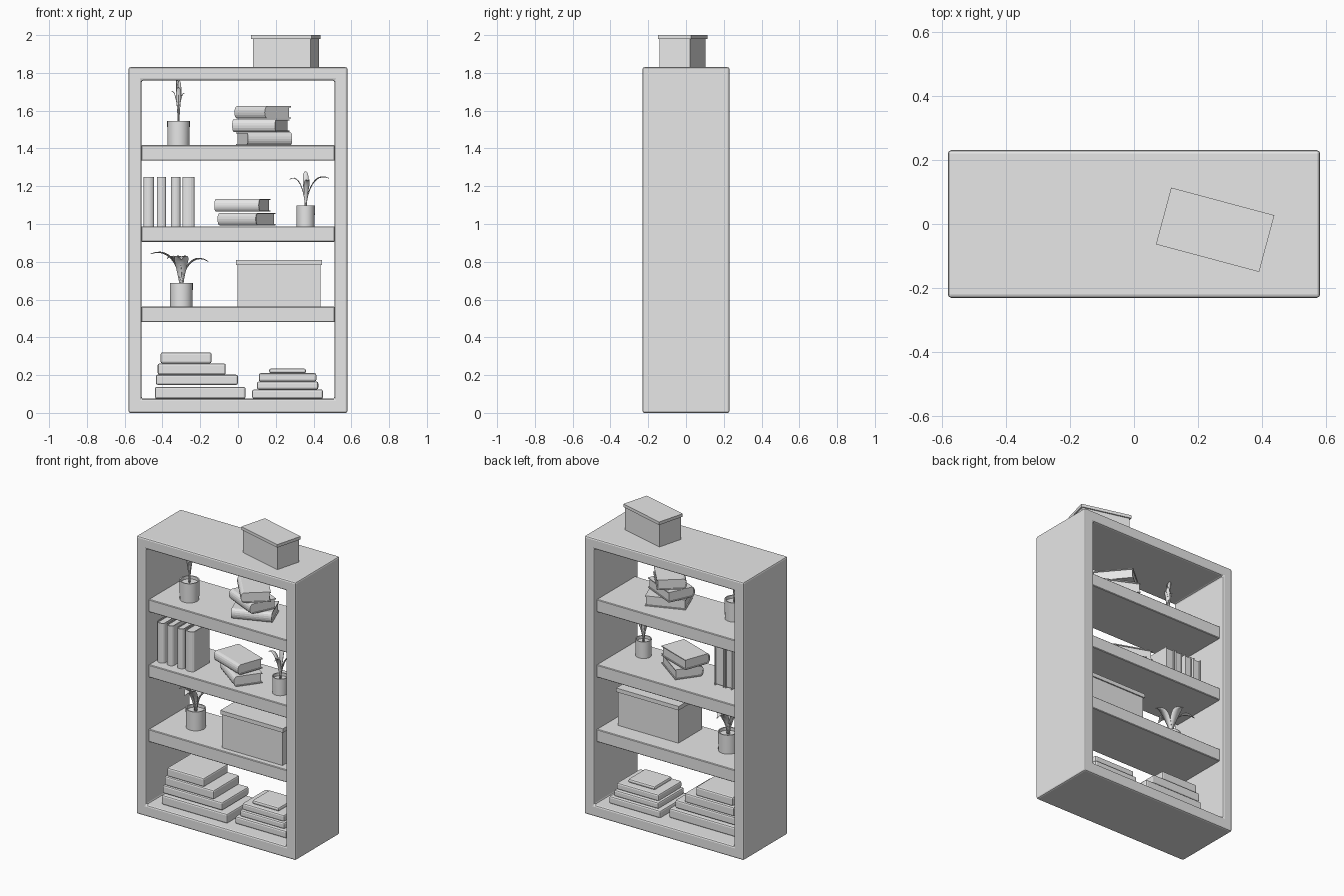
import bpy, bmesh, math
from mathutils import Vector, Matrix

cube = bpy.data.objects.get("Cube")
if cube:
    bpy.data.objects.remove(cube)

grey = bpy.data.materials.new("plain_grey")
grey.use_nodes = True
grey.diffuse_color = (0.8, 0.8, 0.8, 1)
grey.node_tree.nodes["Principled BSDF"].inputs["Base Color"].default_value = (0.8, 0.8, 0.8, 1)


def finish(name, bm, loc=(0, 0, 0), turn=0, bevel=0, segments=1, smooth=False):
    bmesh.ops.recalc_face_normals(bm, faces=bm.faces)
    mesh = bpy.data.meshes.new(name)
    for f in bm.faces:
        f.smooth = smooth
    bm.to_mesh(mesh)
    bm.free()
    mesh.materials.append(grey)
    obj = bpy.data.objects.new(name, mesh)
    bpy.context.collection.objects.link(obj)
    obj.location = loc
    obj.rotation_euler.z = math.radians(turn)
    if bevel:
        mod = obj.modifiers.new("soft_edges", "BEVEL")
        mod.width, mod.segments = bevel, segments
    return obj


def add_box(bm, size, centre=(0, 0, 0)):
    bmesh.ops.create_cube(bm, size=1, matrix=Matrix.Translation(centre) @ Matrix.Diagonal((*size, 1)))


def block(name, x0, x1, y0, y1, z0, z1, bevel=0, segments=1):
    bm = bmesh.new()
    add_box(bm, (x1 - x0, y1 - y0, z1 - z0))
    return finish(name, bm, ((x0 + x1) / 2, (y0 + y1) / 2, (z0 + z1) / 2), 0, bevel, segments)


def extrude(bm, faces, vec):
    out = bmesh.ops.extrude_face_region(bm, geom=faces)
    bmesh.ops.translate(bm, vec=vec, verts=[v for v in out["geom"] if isinstance(v, bmesh.types.BMVert)])


# Open case: a rectangular ring pushed back in depth
bm = bmesh.new()
rings = [[bm.verts.new((sx * w, -0.23, z)) for sx, z in ((-1, lo), (1, lo), (1, hi), (-1, hi))]
         for w, lo, hi in ((0.58, 0, 1.83), (0.51, 0.075, 1.76))]
ring_faces = [bm.faces.new((rings[0][i], rings[0][(i + 1) % 4], rings[1][(i + 1) % 4], rings[1][i]))
              for i in range(4)]
extrude(bm, ring_faces, (0, 0.46, 0))
finish("case", bm, bevel=0.01, segments=2)

# Shelves
for name, z in (("lower_shelf", 0.48), ("middle_shelf", 0.905), ("upper_shelf", 1.335)):
    block(name, -0.512, 0.512, -0.2, 0.2, z, z + 0.083, 0.004)


# Book with a rounded spine towards the front, two covers and inset pages
def book(name, loc, turn, w=0.25, d=0.18, h=0.066, upright=False):
    t = 0.006
    bm = bmesh.new()
    arc = [math.pi * i / 8 for i in range(9)]
    outer = [(-d / 2 + 0.02 - 0.02 * math.sin(a), h / 2 * math.cos(a)) for a in arc]
    inner = [(-d / 2 + 0.02 - 0.014 * math.sin(a), (h / 2 - t) * math.cos(a)) for a in arc]
    outer = [(d / 2, h / 2)] + outer + [(d / 2, -h / 2)]
    inner = [(d / 2, h / 2 - t)] + inner + [(d / 2, t - h / 2)]
    rows = [[bm.verts.new((-w / 2, y, z)) for y, z in row] for row in (outer, inner)]
    cover = [bm.faces.new((rows[0][i], rows[0][i + 1], rows[1][i + 1], rows[1][i]))
             for i in range(len(outer) - 1)]
    extrude(bm, cover, (w, 0, 0))
    pages = [bm.verts.new((-w / 2 + t, min(y, d / 2 - t), z)) for y, z in inner]
    extrude(bm, [bm.faces.new(pages)], (w - 2 * t, 0, 0))
    if upright:
        bmesh.ops.rotate(bm, verts=bm.verts, matrix=Matrix.Rotation(math.pi / 2, 3, "Y"))
    finish(name, bm, loc, turn)


for i, (x, z, turn) in enumerate(((0.138, 1.451, 21), (0.12, 1.521, -25), (0.13, 1.591, -50))):
    book(f"upper_stack_book_{i + 1}", (x, -0.02, z), turn)
for i, (x, z, turn) in enumerate(((0.045, 1.026, -36), (0.023, 1.099, -20))):
    book(f"middle_stack_book_{i + 1}", (x, -0.03, z), turn)
for i, (x0, x1) in enumerate(((-0.5, -0.445), (-0.43, -0.38), (-0.355, -0.305), (-0.295, -0.23))):
    book(f"standing_book_{i + 1}", ((x0 + x1) / 2, -0.055, 1.119), 0, 0.262, 0.17, x1 - x0, True)

# Flat stacks on the base
left_stack = ((-0.44, 0.04, -0.17, 0.12, 0.075, 0.138), (-0.435, 0, -0.165, 0.115, 0.148, 0.202),
              (-0.425, -0.065, -0.16, 0.11, 0.202, 0.262), (-0.41, -0.14, -0.155, 0.1, 0.262, 0.32))
right_stack = ((0.075, 0.45, -0.14, 0.16, 0.075, 0.124), (0.1, 0.425, -0.125, 0.145, 0.124, 0.166),
               (0.11, 0.415, -0.115, 0.13, 0.166, 0.21), (0.165, 0.36, -0.09, 0.09, 0.21, 0.235))
for side, stack in (("left", left_stack), ("right", right_stack)):
    for i, dims in enumerate(stack):
        block(f"flat_{side}_book_{i + 1}", *dims, 0.01, 2)


# Lidded boxes
def lidded_box(name, loc, turn, w, d, h, lid):
    for part, size, z in (("body", (w - 0.016, d - 0.016, h - lid), (h - lid) / 2),
                          ("lid", (w, d, lid), h - lid / 2)):
        bm = bmesh.new()
        add_box(bm, size, (0, 0, z))
        finish(f"{name}_{part}", bm, loc, turn)


lidded_box("top_box", (0.253, -0.018, 1.829), -15, 0.333, 0.183, 0.171, 0.02)
lidded_box("large_box", (0.218, -0.04, 0.563), 0, 0.456, 0.26, 0.247, 0.026)


# Pots: open cylinders with a sunken soil face
def pot(name, x, y, z, r, h):
    bm = bmesh.new()
    bmesh.ops.create_cone(bm, cap_ends=True, segments=24, radius1=r * 0.97, radius2=r, depth=h,
                          matrix=Matrix.Translation((0, 0, h / 2)))
    top = max(bm.faces, key=lambda f: f.calc_center_median().z)
    bmesh.ops.inset_individual(bm, faces=[top], thickness=r * 0.12)
    extrude(bm, [top], (0, 0, -0.02))
    bmesh.ops.delete(bm, geom=[top], context="FACES")
    obj = finish(name, bm, (x, y, z), smooth=True)
    bpy.context.view_layer.objects.active = obj
    obj.select_set(True)
    bpy.ops.object.shade_smooth_by_angle()
    obj.select_set(False)


# Leaf: a tapered folded strip along a bent path, leaning towards an angle
def leaf(name, base, angle, reach, rise, droop, width):
    bm = bmesh.new()
    out = Vector((math.cos(angle), math.sin(angle), 0))
    side = Vector((-out.y, out.x, 0))
    rows, steps = [], 10
    for i in range(steps + 1):
        t = i / steps
        mid = out * reach * t ** 1.6 + Vector((0, 0, rise * (1 - (1 - t) ** 2) - droop * t ** 4))
        half = width / 2 * (0.25 + 0.75 * math.sin(math.pi * t ** 1.3)) * (1 - t ** 6) + 0.0005
        rows.append([bm.verts.new(mid + side * half * s + Vector((0, 0, 0.25 * half * abs(s))))
                     for s in (-1, 0, 1)])
    for a, b in zip(rows, rows[1:]):
        for j in (0, 1):
            bm.faces.new((a[j], a[j + 1], b[j + 1], b[j]))
    obj = finish(name, bm, base, smooth=True)
    mod = obj.modifiers.new("leaf_thickness", "SOLIDIFY")
    mod.thickness = 0.003


# Each plant: pot, then leaves as (degrees, reach, rise, droop, width)
plants = (
    ("spiky_plant", (-0.315, -0.055, 1.415), 0.06, 0.13,
     ((180, 0.035, 0.18, 0, 0.022), (0, 0.03, 0.17, 0, 0.022), (90, 0.02, 0.24, 0, 0.028),
      (-90, 0.025, 0.2, 0, 0.025), (45, 0.02, 0.2, 0, 0.022), (200, 0.01, 0.25, 0, 0.028))),
    ("arching_plant", (0.358, -0.07, 0.988), 0.049, 0.11,
     ((180, 0.085, 0.18, 0.02, 0.03), (5, 0.125, 0.19, 0.025, 0.03), (90, 0.03, 0.2, 0, 0.03),
      (-80, 0.08, 0.17, 0.02, 0.03))),
    ("broad_plant", (-0.3, -0.01, 0.563), 0.061, 0.125,
     ((170, 0.165, 0.2, 0.025, 0.05), (8, 0.145, 0.17, 0.035, 0.05), (-90, 0.12, 0.18, 0.035, 0.075),
      (90, 0.12, 0.18, 0.03, 0.06), (-140, 0.1, 0.18, 0.03, 0.05))))
for name, (x, y, z), r, h, leaves in plants:
    pot(f"{name}_pot", x, y, z, r, h)
    for i, (deg, *shape) in enumerate(leaves):
        leaf(f"{name}_leaf_{i + 1}", (x, y, z + h - 0.02), math.radians(deg), *shape)
